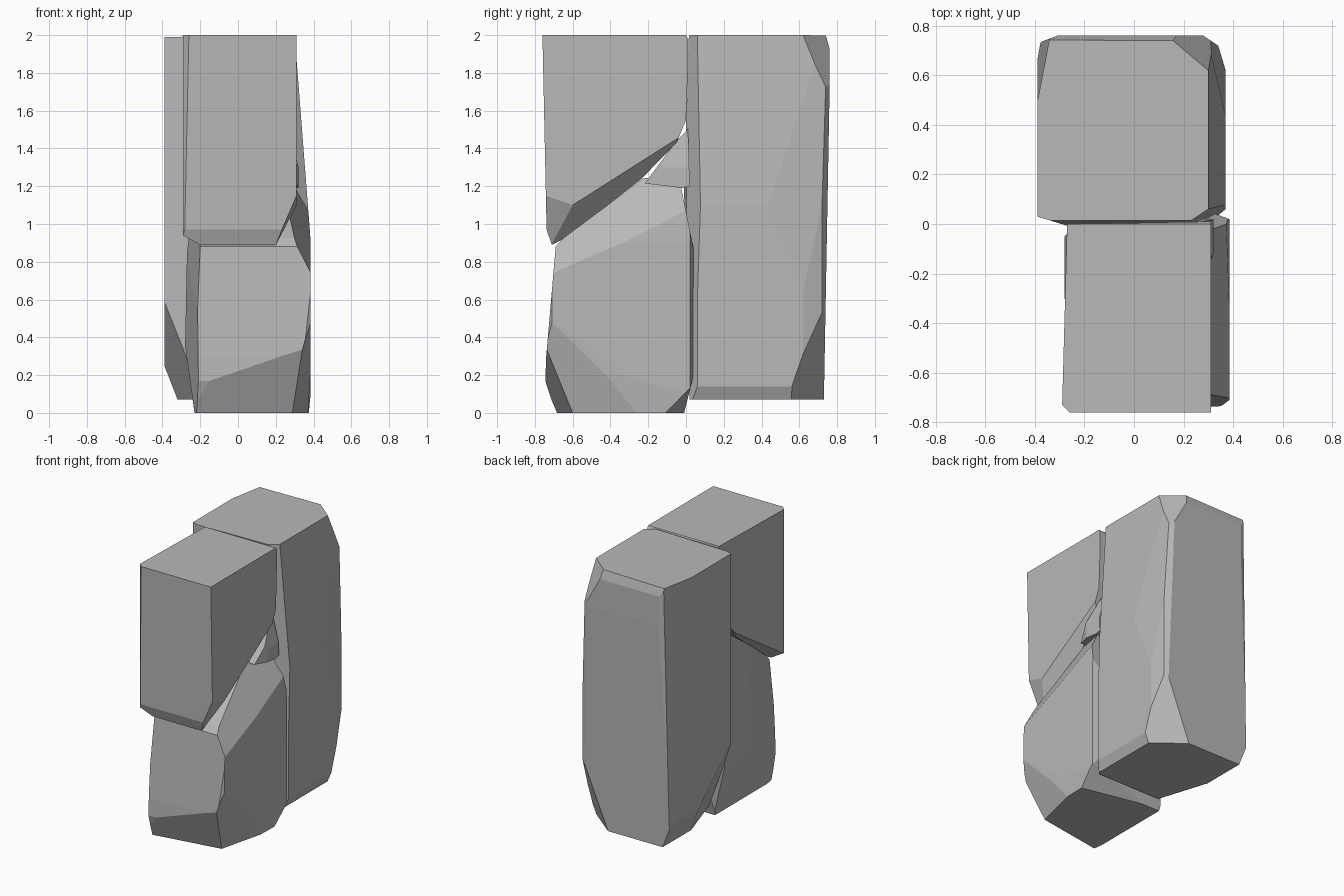
import bpy, bmesh
from mathutils import Vector

# Mid-grey rock colour
rock = bpy.data.materials.new("grey_rock")
rock.diffuse_color = (0.48, 0.48, 0.48, 1.0)


def slice_off(bm, centre, p, q, r):
    """Cut through three points, keep the side holding the centre, cap the hole."""
    p, q, r = Vector(p), Vector(q), Vector(r)
    n = (q - p).cross(r - p).normalized()
    if n.dot(centre - p) > 0:
        n = -n
    bmesh.ops.bisect_plane(bm, geom=bm.verts[:] + bm.edges[:] + bm.faces[:],
                           dist=1e-5, plane_co=p, plane_no=n, clear_outer=True)
    bmesh.ops.holes_fill(bm, edges=[e for e in bm.edges if e.is_boundary], sides=0)


def stone(name, centre, plan, side, front, corners=()):
    """Carve a block by its top, side and front outlines, then chip its corners."""
    centre = Vector(centre)
    bm = bmesh.new()
    bmesh.ops.create_cube(bm, size=8)
    views = ((plan, lambda a, b, d: (a, b, d)),
             (side, lambda a, b, d: (d, a, b)),
             (front, lambda a, b, d: (a, d, b)))
    for outline, place in views:
        for i, (a, b) in enumerate(outline):
            c, d = outline[i - 1]
            slice_off(bm, centre, place(a, b, 0), place(c, d, 0), place(a, b, 1))
    for cut in corners:
        slice_off(bm, centre, *cut)
    bmesh.ops.remove_doubles(bm, verts=bm.verts[:], dist=0.002)
    bmesh.ops.recalc_face_normals(bm, faces=bm.faces[:])
    me = bpy.data.meshes.new(name)
    bm.to_mesh(me)
    bm.free()
    me.materials.append(rock)
    ob = bpy.data.objects.new(name, me)
    bpy.context.collection.objects.link(ob)
    return ob


# Tall stone at the back
stone("tall_stone", (0, 0.38, 1.0),
      plan=[(-0.39, 0.03), (-0.26, -0.01), (0.15, -0.01), (0.31, 0.01), (0.37, 0.06),
            (0.37, 0.62), (0.34, 0.72), (0.28, 0.76), (-0.31, 0.76), (-0.39, 0.73)],
      side=[(0.02, 0.07), (0.73, 0.07), (0.76, 1.7), (0.76, 1.93), (0.74, 2.0),
            (0.015, 2.0), (-0.01, 1.2), (0.0, 0.3)],
      front=[(-0.32, 0.07), (0.34, 0.07), (0.37, 0.14), (0.37, 1.1), (0.3, 2.0),
             (-0.39, 1.99), (-0.39, 0.25)],
      corners=[
          ((0.36, 0.53, 1.1), (0.31, 0.64, 2.0), (0.34, 0.72, 1.1)),
          ((0.37, 0.56, 0.14), (0.31, 0.74, 0.52), (0.12, 0.735, 0.07)),
          ((-0.39, 0.5, 1.93), (-0.39, 0.62, 0.7), (-0.34, 0.76, 1.93)),
          ((-0.39, 0.04, 0.58), (-0.24, 0.0, 0.2), (-0.35, 0.4, 0.15)),
          ((0.3, 0.62, 2.0), (0.15, 0.745, 2.0), (0.345, 0.7, 1.75)),
          ((0.3, 0.06, 2.0), (0.24, 0.02, 2.0), (0.37, 0.06, 0.6)),
      ])

# Upper front stone with a sloping underside
stone("upper_front_stone", (0, -0.4, 1.6),
      plan=[(-0.26, -0.76), (0.31, -0.76), (0.31, 0.01), (-0.27, 0.0), (-0.29, -0.73)],
      side=[(-0.76, 2.0), (-0.738, 0.97), (-0.71, 0.89), (-0.65, 0.92), (-0.24, 1.235),
            (-0.05, 1.43), (0.0, 1.55), (0.015, 1.97), (0.0, 2.0)],
      front=[(-0.29, 0.8), (0.31, 0.8), (0.31, 2.0), (-0.29, 2.0)],
      corners=[
          ((0.31, -0.6, 1.1), (0.31, -0.05, 1.45), (0.2, -0.71, 0.89)),
          ((0.31, -0.745, 1.15), (0.31, -0.6, 1.1), (0.2, -0.72, 0.89)),
          ((-0.28, -0.7, 0.95), (-0.2, -0.71, 0.89), (-0.28, -0.4, 1.15)),
      ])

# Lower front stone carrying the slope
stone("lower_front_stone", (0.05, -0.35, 0.5),
      plan=[(-0.21, -0.745), (0.34, -0.745), (0.385, -0.71), (0.385, 0.02),
            (0.33, 0.04), (-0.2, 0.04), (-0.28, -0.05), (-0.28, -0.3)],
      side=[(-0.69, 0.0), (-0.745, 0.17), (-0.74, 0.3), (-0.69, 0.88), (-0.65, 0.925),
            (-0.22, 1.245), (-0.03, 1.215), (0.04, 0.87), (0.04, 0.2), (-0.01, 0.0)],
      front=[(-0.23, 0.0), (-0.28, 0.35), (-0.27, 0.85), (-0.22, 1.25),
             (0.36, 1.25), (0.385, 0.9), (0.385, 0.0)],
      corners=[
          ((0.385, -0.66, 0.76), (0.385, -0.2, 0.96), (0.27, -0.42, 1.08)),
          ((-0.13, -0.742, 0.17), (0.34, -0.735, 0.33), (0.29, -0.6, 0.0)),
          ((0.34, -0.735, 0.33), (0.385, -0.7, 0.47), (0.29, -0.59, 0.0)),
          ((0.385, -0.7, 0.47), (0.385, -0.34, 0.2), (0.37, -0.59, 0.0)),
          ((0.385, -0.34, 0.2), (0.385, 0.0, 0.1), (0.37, -0.3, 0.0)),
          ((0.385, 0.0, 0.11), (0.38, -0.11, 0.0), (0.2, 0.03, 0.1)),
          ((-0.2, -0.69, 0.88), (-0.23, -0.74, 0.2), (-0.28, -0.4, 0.5)),
      ])

# Small wedge pebble in the gap between the three stones
stone("gap_pebble", (0.05, -0.05, 1.33),
      plan=[(-0.2, -0.28), (0.27, -0.28), (0.32, -0.12), (0.32, 0.02), (-0.2, 0.02)],
      side=[(-0.26, 1.22), (-0.02, 1.19), (0.02, 1.2), (0.01, 1.52), (-0.05, 1.44)],
      front=[(-0.2, 1.15), (0.32, 1.15), (0.32, 1.3), (0.27, 1.52), (-0.2, 1.52)])
